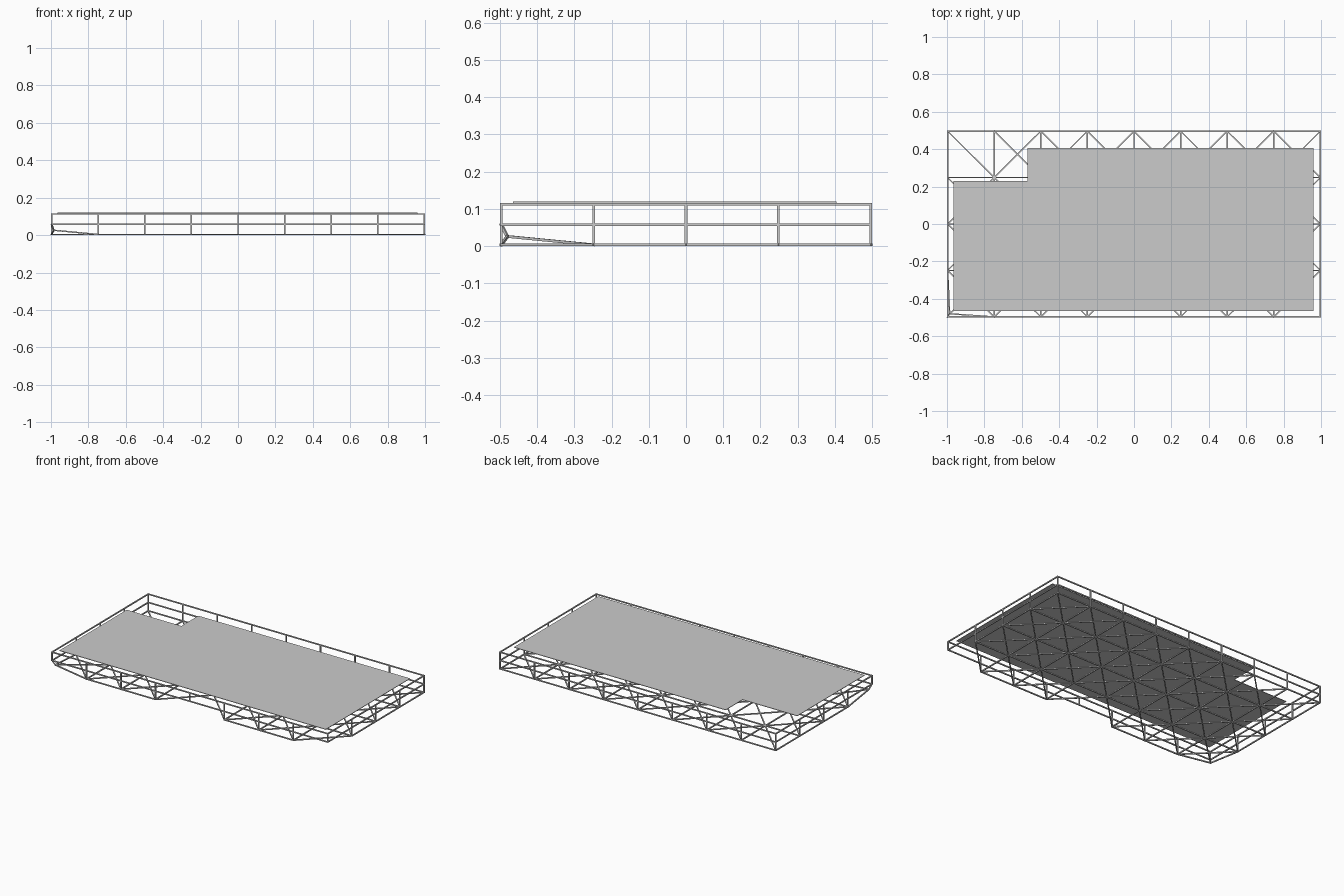
import bpy, bmesh
from mathutils import Vector

if "Cube" in bpy.data.objects:
    bpy.data.objects.remove(bpy.data.objects["Cube"])

T = 0.007                      # bar thickness
LOW, MID, TOP = 0.0035, 0.058, 0.1125
NX, NY = 8, 4


def finish(bm, name):
    me = bpy.data.meshes.new(name)
    bm.to_mesh(me)
    bm.free()
    ob = bpy.data.objects.new(name, me)
    bpy.context.collection.objects.link(ob)
    return ob


def bars(name, segments):
    """One square-section bar per pair of end points."""
    bm = bmesh.new()
    for a, b in segments:
        a, b = Vector(a), Vector(b)
        d = (b - a).normalized()
        up = Vector((0, 1, 0)) if abs(d.z) > 0.9 else Vector((0, 0, 1))
        s = d.cross(up).normalized()
        u = s.cross(d)
        h = T / 2
        a, b = a - d * h, b + d * h
        ends = [[bm.verts.new(p + (s * i + u * j) * h)
                 for i, j in ((-1, -1), (1, -1), (1, 1), (-1, 1))] for p in (a, b)]
        bm.faces.new(ends[0])
        bm.faces.new(ends[1][::-1])
        for k in range(4):
            n = (k + 1) % 4
            bm.faces.new((ends[0][k], ends[1][k], ends[1][n], ends[0][n]))
    bmesh.ops.recalc_face_normals(bm, faces=bm.faces)
    return finish(bm, name)


def node(i, j, z):
    return ((-1 + 2 * i / NX) * 0.9965, (-0.5 + j / NY) * 0.993, z)


# Bottom joints: two are missing along the front, one corner is pushed in
low = {(i, j): node(i, j, LOW) for i in range(NX + 1) for j in range(NY + 1)}
del low[(4, 0)], low[(8, 0)]
low[(0, 0)] = (-0.985, -0.48, 0.026)


def link(pairs):
    return [(low[a], low[b]) for a, b in pairs if a in low and b in low]


# Bottom grid rails and cross bracing
bars("bottom_rails", link(
    [((i, j), (i + 1, j)) for i in range(NX) for j in range(NY + 1)] +
    [((i, j), (i, j + 1)) for i in range(NX + 1) for j in range(NY)]))
braces = []
for i in range(NX):
    for j in range(NY):
        braces.append(((i, j + 1), (i + 1, j)))
        if (i, j) != (0, NY - 1):
            braces.append(((i, j), (i + 1, j + 1)))
bars("bottom_braces", link(braces))

# Middle and upper perimeter rails
corners = [(0, 0), (NX, 0), (NX, NY), (0, NY)]
for name, z in (("middle_rail", MID), ("top_rail", TOP)):
    bars(name, [(node(*corners[k], z), node(*corners[(k + 1) % 4], z)) for k in range(4)])

# Perimeter posts; lower halves only where a bottom joint exists
rim = [(i, j) for i in range(NX + 1) for j in range(NY + 1)
       if i in (0, NX) or j in (0, NY)]
bars("upper_posts", [(node(*p, MID), node(*p, TOP)) for p in rim])
bars("lower_posts", [(low[p], node(*p, MID)) for p in rim if p in low])

# Thin deck plate with a notch in the back left corner
outline = [(-0.965, -0.465), (0.96, -0.465), (0.96, 0.405),
           (-0.57, 0.405), (-0.57, 0.23), (-0.965, 0.23)]
bm = bmesh.new()
face = bm.faces.new([bm.verts.new((x, y, 0.1165)) for x, y in outline])
ext = bmesh.ops.extrude_face_region(bm, geom=[face])
bmesh.ops.translate(bm, vec=(0, 0, 0.0035),
                    verts=[v for v in ext["geom"] if isinstance(v, bmesh.types.BMVert)])
bmesh.ops.recalc_face_normals(bm, faces=bm.faces)
finish(bm, "deck_plate")
